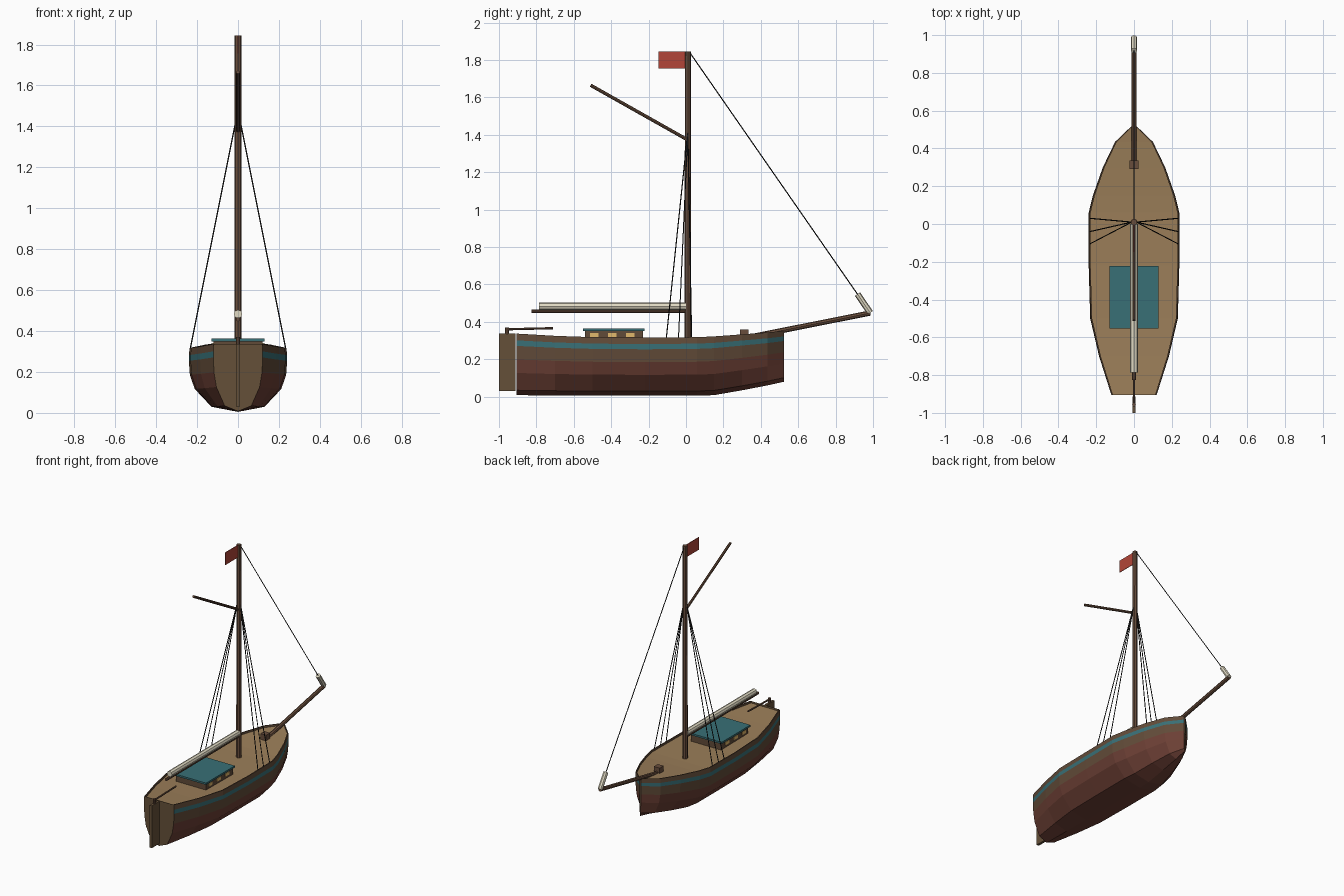
import bpy, bmesh
from mathutils import Vector

if "Cube" in bpy.data.objects:
    bpy.data.objects.remove(bpy.data.objects["Cube"])


def mat(name, r, g, b):
    m = bpy.data.materials.new(name)
    m.diffuse_color = (r, g, b, 1)
    m.use_nodes = True
    m.node_tree.nodes["Principled BSDF"].inputs["Base Color"].default_value = m.diffuse_color
    return m


WOOD = mat("hull_wood", .12, .07, .04)
STERN = mat("stern_wood", .13, .08, .04)
SPAR = mat("spar_wood", .14, .075, .045)
RED = mat("bottom_red", .15, .05, .035)
TEAL = mat("teal", .04, .16, .18)
DECK = mat("deck_tan", .33, .21, .10)
CREAM = mat("canvas", .75, .70, .55)
FLAG = mat("flag_red", .45, .06, .04)
GLOW = mat("window_amber", .75, .48, .15)
ROPE = mat("rope", .012, .012, .012)


def make(name, bm, *mats):
    bmesh.ops.recalc_face_normals(bm, faces=bm.faces)
    me = bpy.data.meshes.new(name)
    bm.to_mesh(me)
    bm.free()
    ob = bpy.data.objects.new(name, me)
    bpy.context.collection.objects.link(ob)
    for m in mats:
        me.materials.append(m)
    return ob


def box(name, lo, hi, m):
    bm = bmesh.new()
    bmesh.ops.create_cube(bm, size=1)
    lo, hi = Vector(lo), Vector(hi)
    for v in bm.verts:
        v.co = (lo + hi) / 2 + v.co * (hi - lo)
    return make(name, bm, m)


def rod(name, a, b, r, m, sides=8, r2=None):
    a, b = Vector(a), Vector(b)
    bm = bmesh.new()
    bmesh.ops.create_cone(bm, cap_ends=True, segments=sides, radius1=r,
                          radius2=r if r2 is None else r2, depth=(b - a).length)
    q = Vector((0, 0, 1)).rotation_difference(b - a)
    for v in bm.verts:
        v.co = q @ v.co + (a + b) / 2
    return make(name, bm, m)


# Hull stations: y, half width, keel z, sheer z
STATIONS = [(-.905, .12, .008, .337), (-.7, .185, .006, .325), (-.5, .232, .005, .318),
            (-.22, .24, .005, .315), (.06, .24, .005, .318), (.15, .218, .008, .322),
            (.30, .165, .034, .333), (.435, .10, .06, .343), (.525, .006, .08, .352)]
# Section: width fraction, height fraction, colour of the strake above
SECTION = [(0, 0, 1), (.54, .08, 1), (.88, .36, 1), (.98, .58, 0),
           (1, .80, 2), (1, .89, 0), (.985, 1, 0)]
DROP, RIM = .014, .007

# Hull shell with a low bulwark, mirrored
bm = bmesh.new()
rings = []
for y, w, k, s in STATIONS:
    ring = [bm.verts.new((w * fx, y, k + (s - k) * fz)) for fx, fz, _ in SECTION]
    inner = max(w * .985 - RIM, 0)
    ring += [bm.verts.new((inner, y, s)), bm.verts.new((inner, y, s - DROP))]
    rings.append(ring)
for a, b in zip(rings, rings[1:]):
    for i in range(len(a) - 1):
        f = bm.faces.new((a[i], b[i], b[i + 1], a[i + 1]))
        f.material_index = SECTION[i][2] if i < len(SECTION) else 0
# Transom and closed stem
n = len(SECTION)
for ring, idx in ((rings[0], 3), (rings[-1], 0)):
    top = bm.verts.new((0, ring[0].co.y, ring[n - 1].co.z))
    f = bm.faces.new(ring[:n] + [top])
    f.material_index = idx
both = bmesh.ops.duplicate(bm, geom=bm.verts[:] + bm.edges[:] + bm.faces[:])["geom"]
for v in both:
    if isinstance(v, bmesh.types.BMVert):
        v.co.x *= -1
bmesh.ops.remove_doubles(bm, verts=bm.verts, dist=.0005)
make("hull", bm, WOOD, RED, TEAL, STERN)

# Deck
bm = bmesh.new()
rows = [[bm.verts.new((sx * max(w * .985 - RIM, .001), y, s - DROP)) for sx in (-1, 1)]
        for y, w, k, s in STATIONS]
for a, b in zip(rows, rows[1:]):
    bm.faces.new((a[0], a[1], b[1], b[0]))
deck = make("deck", bm, DECK)
if deck.data.polygons[0].normal.z < 0:
    deck.data.flip_normals()

# Cabin with windows
box("cabin", (-.12, -.54, .295), (.12, -.23, .352), WOOD)
box("cabin_roof", (-.13, -.552, .350), (.13, -.222, .363), TEAL)
for side in (-1, 1):
    for i in range(3):
        y = -.49 + i * .096
        box("cabin_window", (side * .121 - .003, y - .022, .319),
            (side * .121 + .003, y + .022, .341), GLOW)

# Rudder and tiller
box("rudder", (-.009, -1, .03), (.009, -.912, .337), STERN)
rod("rudder_post", (0, -.957, .33), (0, -.957, .37), .010, SPAR)
rod("tiller", (0, -.965, .360), (0, -.71, .366), .006, SPAR)

# Mast and spars
rod("mast", (0, .01, .30), (0, .01, 1.845), .018, SPAR, 8, .016)
rod("gaff", (0, .005, 1.375), (0, -.51, 1.665), .009, SPAR)
rod("boom", (0, 0, .457), (0, -.825, .457), .010, SPAR)
rod("furled_mainsail", (0, 0, .483), (0, -.785, .483), .021, CREAM)
rod("bowsprit", (0, .31, .313), (0, .985, .447), .014, SPAR)
box("bowsprit_bitt", (-.023, .29, .30), (.023, .335, .36), SPAR)
rod("furled_jib", (0, .985, .448), (0, .917, .548), .017, CREAM)
box("flag", (-.002, -.147, 1.755), (.002, 0, 1.845), FLAG)

# Standing rigging
rod("forestay", (0, .02, 1.84), (0, .95, .50), .003, ROPE, 6)
for side in (-1, 1):
    for y in (.03, -.04, -.105):
        rod("shroud", (side * .012, .01, 1.42), (side * .233, y, .315), .003, ROPE, 6)
